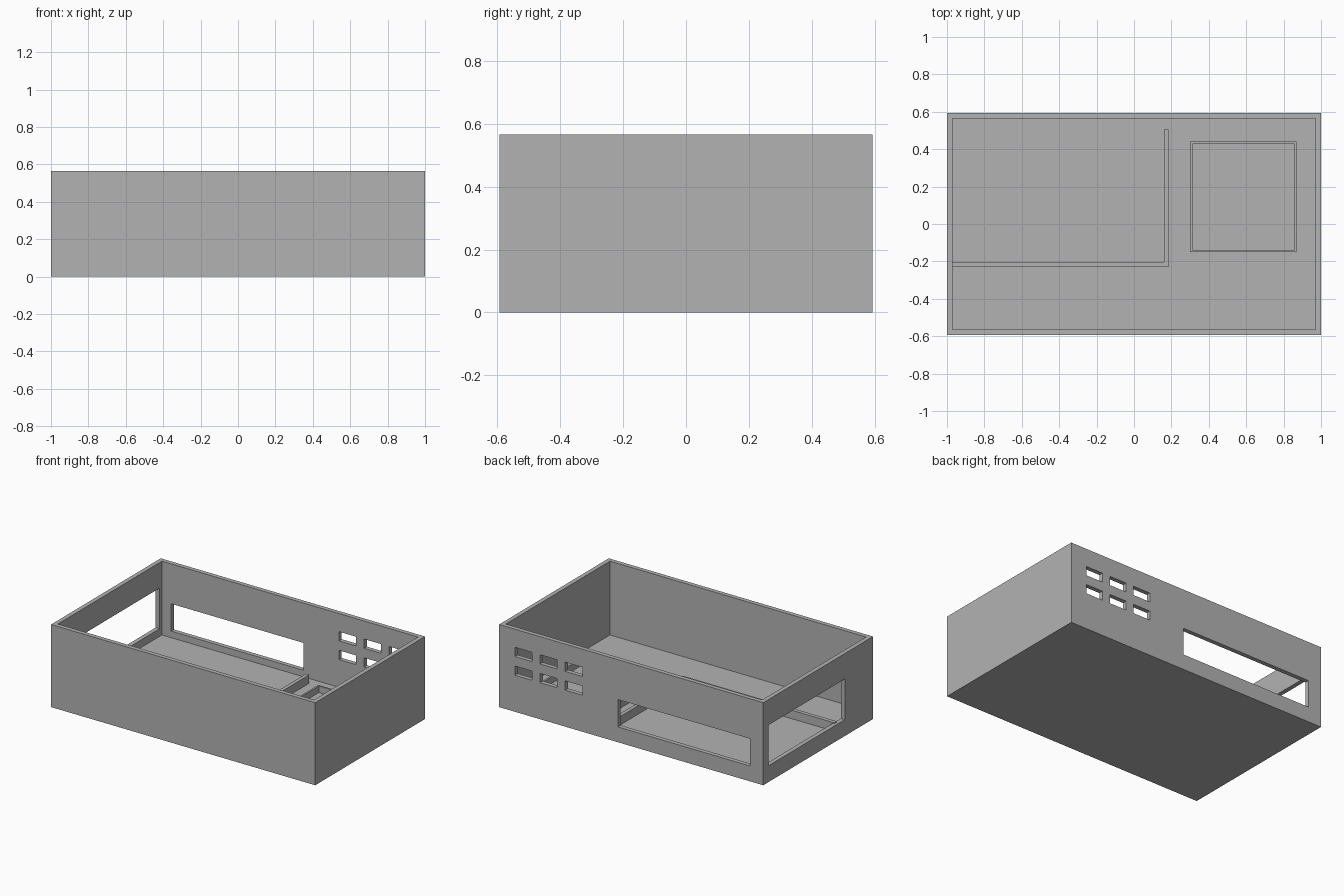
import bpy
import bmesh

default = bpy.data.objects.get("Cube")
if default:
    bpy.data.objects.remove(default, do_unlink=True)

GREY = (0.45, 0.45, 0.45, 1.0)
grey = bpy.data.materials.new("plain grey")
grey.use_nodes = True
grey.diffuse_color = GREY
grey.node_tree.nodes["Principled BSDF"].inputs["Base Color"].default_value = GREY

# Overall sizes
HX, HY, HEIGHT = 1.0, 0.593, 0.565
WALL, FLOOR = 0.03, 0.06
IX, IY = HX - WALL, HY - WALL


def box(name, x, y, z):
    """Box spanning the given (low, high) ranges."""
    bm = bmesh.new()
    bmesh.ops.create_cube(bm, size=1.0)
    for v in bm.verts:
        v.co = [r[0] if c < 0 else r[1] for c, r in zip(v.co, (x, y, z))]
    mesh = bpy.data.meshes.new(name)
    bm.to_mesh(mesh)
    bm.free()
    mesh.materials.append(grey)
    obj = bpy.data.objects.new(name, mesh)
    bpy.context.collection.objects.link(obj)
    return obj


def cut(target, x, y, z):
    """Cut a box-shaped opening out of the target."""
    cutter = box("cutter", x, y, z)
    cutter.hide_render = True
    mod = target.modifiers.new("opening", 'BOOLEAN')
    mod.operation = 'DIFFERENCE'
    mod.solver = 'EXACT'
    mod.object = cutter
    bpy.context.view_layer.objects.active = target
    bpy.ops.object.modifier_apply(modifier=mod.name)
    bpy.data.objects.remove(cutter, do_unlink=True)


# Open tray
tray = box("tray", (-HX, HX), (-HY, HY), (0, HEIGHT))
cut(tray, (-IX, IX), (-IY, IY), (FLOOR, HEIGHT + 0.1))

# Wide opening in the back wall and in the side wall
through_back = (IY - 0.02, HY + 0.02)
cut(tray, (-0.9, 0.1), through_back, (0.105, 0.292))
cut(tray, (-HX - 0.02, -IX + 0.02), (-0.29, 0.538), (0.112, 0.39))

# Two rows of three vents in the back wall
for column in range(3):
    left = 0.88 - 0.19 * column
    for low in (0.25, 0.378):
        cut(tray, (left - 0.13, left), through_back, (low, low + 0.063))

# L-shaped partition on the floor
BASE, TOP = FLOOR - 0.01, 0.118
box("long_partition", (-IX - 0.01, 0.185), (-0.23, -0.203), (BASE, TOP))
box("short_partition", (0.16, 0.185), (-0.203, 0.505), (BASE, TOP))

# Low square retaining frame
frame = box("retaining_frame", (0.3, 0.87), (-0.15, 0.44), (BASE, 0.105))
cut(frame, (0.312, 0.858), (-0.138, 0.428), (0, 0.2))
